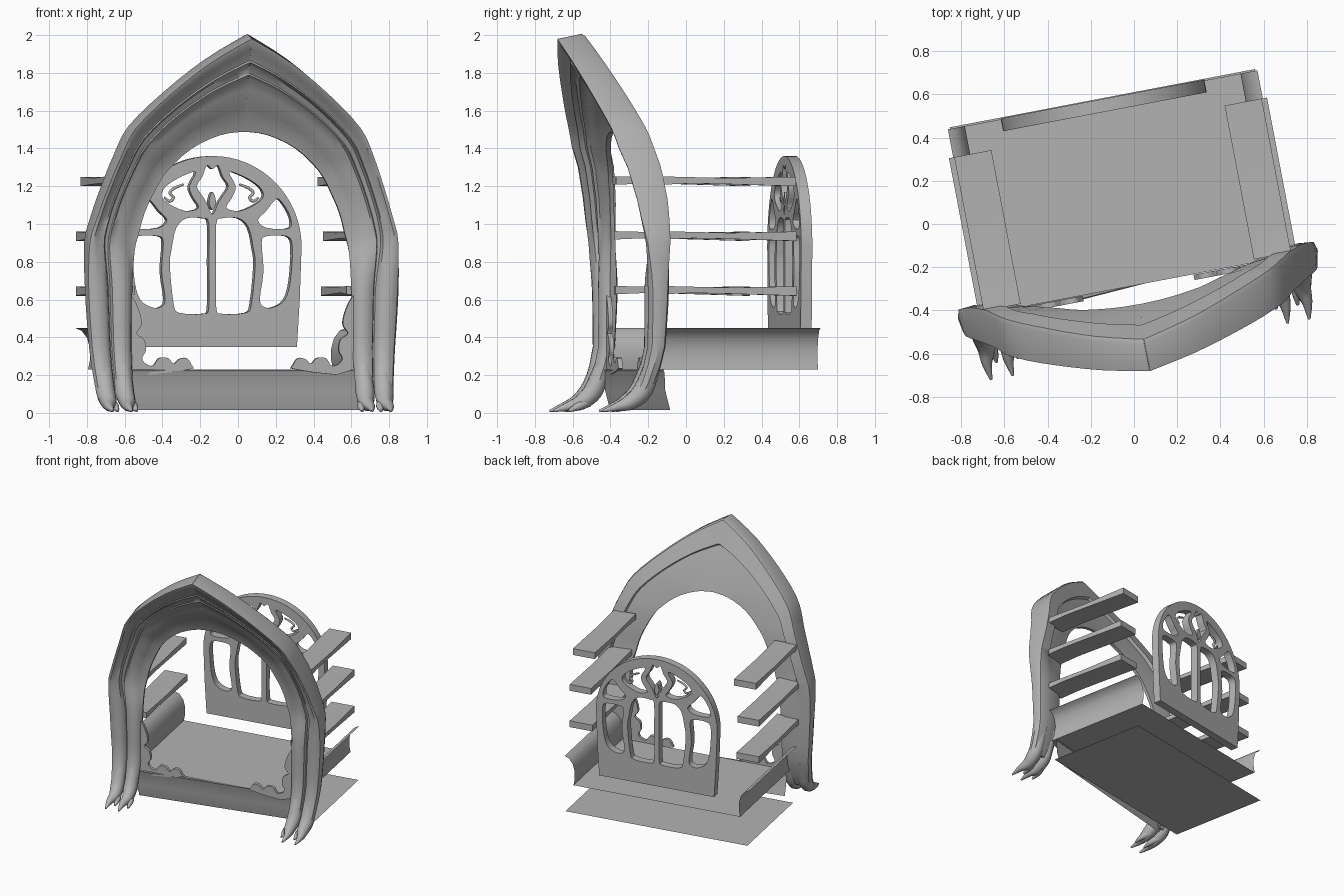
import bpy, bmesh, math
from mathutils import Matrix, Vector

cube = bpy.data.objects.get("Cube")
if cube:
    bpy.data.objects.remove(cube, do_unlink=True)

GREY = (0.45, 0.45, 0.45, 1)
stone = bpy.data.materials.new("stone grey")
stone.use_nodes = True
stone.diffuse_color = GREY
stone.node_tree.nodes["Principled BSDF"].inputs["Base Color"].default_value = GREY

# The whole piece is turned a little about z
TURN = Matrix.Rotation(math.radians(10.8), 4, 'Z') @ Matrix.Translation((-0.035, 0, 0))
UPRIGHT = Matrix.Rotation(math.pi / 2, 4, 'X')


def finish(name, mesh, local=Matrix()):
    mesh.transform(TURN @ local)
    mesh.materials.clear()
    mesh.materials.append(stone)
    obj = bpy.data.objects.new(name, mesh)
    bpy.context.collection.objects.link(obj)
    bpy.ops.object.select_all(action='DESELECT')
    obj.select_set(True)
    bpy.context.view_layer.objects.active = obj
    bpy.ops.object.shade_smooth_by_angle(angle=math.radians(38))


def from_bmesh(name, bm, closed=True):
    if closed:
        bmesh.ops.recalc_face_normals(bm, faces=bm.faces)
    mesh = bpy.data.meshes.new(name)
    bm.to_mesh(mesh)
    bm.free()
    finish(name, mesh)


def smooth_line(points, steps=4, closed=False):
    """Catmull-Rom line through points of any dimension."""
    pts = [Vector(p) for p in points]
    n = len(pts)
    out = []
    for i in range(n if closed else n - 1):
        if closed:
            a, b, c, d = (pts[(i + k) % n] for k in (-1, 0, 1, 2))
        else:
            a, b, c, d = pts[max(i - 1, 0)], pts[i], pts[i + 1], pts[min(i + 2, n - 1)]
        for s in range(steps):
            t = s / steps
            out.append(0.5 * (2 * b + (c - a) * t + (2 * a - 5 * b + 4 * c - d) * t ** 2
                              + (3 * b - a - 3 * c + d) * t ** 3))
    return out if closed else out + [pts[-1]]


def curve_mesh(name, lines, local=Matrix(), closed=False, **settings):
    data = bpy.data.curves.new(name, 'CURVE')
    for key, value in settings.items():
        setattr(data, key, value)
    for line in lines:
        spline = data.splines.new('POLY')
        spline.points.add(len(line) - 1)
        spline.use_cyclic_u = closed
        for i, p in enumerate(line):
            spline.points[i].co = (p[0], p[1], p[2] if len(p) > 2 else 0, 1)
            if len(p) > 3:
                spline.points[i].radius = p[3]
    temp = bpy.data.objects.new(name + " curve", data)
    bpy.context.collection.objects.link(temp)
    graph = bpy.context.evaluated_depsgraph_get()
    mesh = bpy.data.meshes.new_from_object(temp.evaluated_get(graph))
    bpy.data.objects.remove(temp, do_unlink=True)
    finish(name, mesh, local)


def plate(name, lines, thick, v):
    """Upright fretwork plate: first outline filled, the rest cut out."""
    curve_mesh(name, lines, Matrix.Translation((0, v, 0)) @ UPRIGHT, True,
               dimensions='2D', fill_mode='BOTH', extrude=thick / 2)


def tube(name, points):
    curve_mesh(name, [smooth_line(points)], dimensions='3D', bevel_depth=1.0,
               bevel_resolution=3, use_fill_caps=True)


def sheet(name, start, end):
    """Thin surface between two matching lines."""
    bm = bmesh.new()
    a = [bm.verts.new(p) for p in start]
    b = [bm.verts.new(p) for p in end]
    for i in range(len(a) - 1):
        bm.faces.new((a[i], a[i + 1], b[i + 1], b[i]))
    from_bmesh(name, bm, closed=False)


def flip(points, side):
    return [(p[0] * side, *p[1:]) for p in points]


def lookup(table, z):
    for (z0, v0), (z1, v1) in zip(table, table[1:]):
        if z <= z1:
            return v0 + (v1 - v0) * (z - z0) / (z1 - z0)
    return table[-1][1]


# Leaning arch: bands above melt into paired legs below
OUTER = [(.80, .1), (.825, .35), (.845, .65), (.845, .9), (.812, 1.03), (.755, 1.2),
         (.69, 1.37), (.615, 1.52), (.435, 1.7), (.225, 1.87), (.02, 1.995), (0, 2.0)]
INNER = [(.6, .1), (.595, .35), (.59, .65), (.578, .85), (.555, .95), (.525, 1.06),
         (.475, 1.17), (.41, 1.28), (.28, 1.4), (.13, 1.47), (.01, 1.488), (0, 1.488)]
LEAN = [(0, -.38), (.1, -.335), (.2, -.285), (.35, -.25), (.6, -.235), (.9, -.23),
        (1.13, -.24), (1.3, -.263), (1.49, -.318), (1.66, -.388), (1.84, -.468), (2.0, -.535)]
DEPTH = [(0, .085), (.35, .095), (.7, .115), (.9, .135), (1.13, .162), (1.4, .188),
         (1.65, .18), (2, .155)]
BANDS = [(.02, 0), (0, .12), (.05, 1), (.11, .99), (.16, .9), (.27, .82), (.29, .85),
         (.32, .7), (.4, .66), (.42, .69), (.45, .6), (.56, .55), (.76, .48), (.79, .44),
         (1, .42), (1, .28), (.7, .2), (.36, .15), (.33, 0)]
LEGS = [(.05, .15), (0, .5), (.05, .85), (.15, 1), (.25, 1.02), (.37, .97), (.46, .82),
        (.5, .55), (.53, .55), (.56, .8), (.64, .92), (.75, .97), (.86, .93), (.96, .75),
        (1, .5), (.95, .15), (.75, .02), (.5, 0), (.25, 0)]

half = list(zip(smooth_line(OUTER, 3), smooth_line(INNER, 3)))
stations = [(o, i, -1) for o, i in half] + [(o, i, 1) for o, i in half[-2::-1]]
bm = bmesh.new()
rings = []
for o, i, side in stations:
    k = min(max((o.y - .6) / .5, 0), 1)
    k = k * k * (3 - 2 * k)
    ring = []
    for band, leg in zip(BANDS, LEGS):
        t, d = Vector(leg).lerp(Vector(band), k)
        p = o.lerp(i, t)
        sway = .03 * max(0, p.y - 1.3)
        ring.append(bm.verts.new((side * p.x - sway,
                                  lookup(LEAN, p.y) - lookup(DEPTH, p.y) * d, p.y)))
    rings.append(ring)
n = len(BANDS)
for a, b in zip(rings, rings[1:]):
    for j in range(n):
        bm.faces.new((a[j], a[(j + 1) % n], b[(j + 1) % n], b[j]))
bm.faces.new(rings[0])
bm.faces.new(rings[-1])
from_bmesh("arch", bm)

SHELVES = [(.65, .57, .75), (.94, .58, .75), (1.23, .55, .725)]
for side, word in ((-1, "right"), (1, "left")):
    # Clawed feet, each with a long toe and a short one
    for u, part in ((.75, "outer"), (.648, "inner")):
        tube(f"{word}_{part}_foot", flip(
            [(u, -.295, .32, .04), (u, -.335, .2, .048), (u, -.375, .11, .052),
             (u - .005, -.44, .055, .042), (u + .005, -.505, .033, .025),
             (u, -.585, .01, .006)], side))
        tube(f"{word}_{part}_toe", flip(
            [(u - .01, -.4, .06, .03), (u - .035, -.455, .035, .022),
             (u - .04, -.51, .01, .007)], side))

    # Shelves, slightly bowed underneath
    for level, (z, near, far) in enumerate(SHELVES):
        bm = bmesh.new()
        section = [(-.265, -.022), (-.1, -.015), (.1, -.019), (.46, -.03),
                   (.46, .02), (.1, .013), (-.265, .022)]
        face = bm.faces.new([bm.verts.new((side * near, v, z + h)) for v, h in section])
        grown = bmesh.ops.extrude_face_region(bm, geom=[face])["geom"]
        bmesh.ops.translate(bm, vec=(side * (far - near), 0, 0),
                            verts=[g for g in grown if isinstance(g, bmesh.types.BMVert)])
        from_bmesh(f"{word}_shelf_{level + 1}", bm)

    # Scalloped corner brackets
    bracket = [(.6, .23), (.29, .23), (.275, .255), (.3, .29), (.34, .285), (.37, .26),
               (.4, .29), (.45, .29), (.48, .25), (.52, .26), (.54, .29), (.52, .33),
               (.53, .39), (.57, .42), (.545, .46), (.545, .5), (.56, .55), (.585, .6),
               (.61, .6)]
    plate(f"{word}_bracket", [smooth_line(flip(bracket, side), 3, True)], .025, -.295)

    # Little scrolls in the window eyes
    scroll = [(.255, -.566, 1.14, .006), (.225, -.566, 1.12, .008), (.205, -.566, 1.14, .008),
              (.225, -.566, 1.165, .008), (.2, -.566, 1.19, .008), (.15, -.566, 1.21, .006)]
    tube(f"{word}_window_scroll", [(u, -v, z, r) for u, v, z, r in flip(scroll, side)])

# Arched window panel with tracery
outline = [(-.455, .35), (.455, .35), (.47, .6)]
outline += [(.48 * math.cos(a * math.pi / 32), .88 + .48 * math.sin(a * math.pi / 32))
            for a in range(33)] + [(-.47, .6)]
pane_inner = [(.02, .56), (.02, .8), (.02, 1.0), (.05, 1.03), (.14, 1.03), (.195, .98),
              (.22, .87), (.23, .78), (.21, .58), (.18, .53), (.05, .525)]
pane_outer = [(.255, .6), (.275, .75), (.265, .9), (.29, .935), (.4, .935), (.43, .88),
              (.42, .7), (.39, .6), (.33, .56), (.28, .56)]
pane_corner = [(.245, 1.02), (.29, .98), (.4, .975), (.425, 1.0), (.41, 1.06),
               (.36, 1.13), (.33, 1.12), (.29, 1.07)]
eye = [(.075, 1.085), (.15, 1.07), (.24, 1.11), (.275, 1.15), (.25, 1.2), (.17, 1.25),
       (.09, 1.275), (.125, 1.2), (.105, 1.14)]
tulip = [(.03, 1.11), (.055, 1.15), (.085, 1.2), (.055, 1.25), (.03, 1.31)]
bud = [(.018, 1.11), (.012, 1.15)]
cuts = [smooth_line(flip(h, s), 3, True)
        for h in (pane_inner, pane_outer, pane_corner, eye) for s in (-1, 1)]
for shape, low, high in ((tulip, 1.05, 1.29), (bud, 1.075, 1.17)):
    loop = [(0, low)] + shape + [(0, high)] + flip(shape[::-1], -1)
    cuts.append(smooth_line(loop, 3, True))
plate("window_panel", [outline] + cuts, .06, .566)

# Floor with flared side rims
rim = [(.66, .23), (.65, .28), (.65, .34), (.665, .395), (.695, .435), (.73, .45)]
section = flip(rim[::-1], -1) + rim
sheet("floor_with_rims", [(u, -.28, z) for u, z in section], [(u, .592, z) for u, z in section])

# Front board, set slightly askew, and ground sheet
board = [(0, .23), (-.006, .225), (0, .215), (.004, .12), (.03, .015)]
sheet("front_board", [(.66, v - .235, z) for v, z in board],
      [(-.62, v - .315, z) for v, z in board])
sheet("ground_sheet", [(-.72, -.205, .015), (.72, -.205, .015)],
      [(-.72, .6, .015), (.72, .6, .015)])
